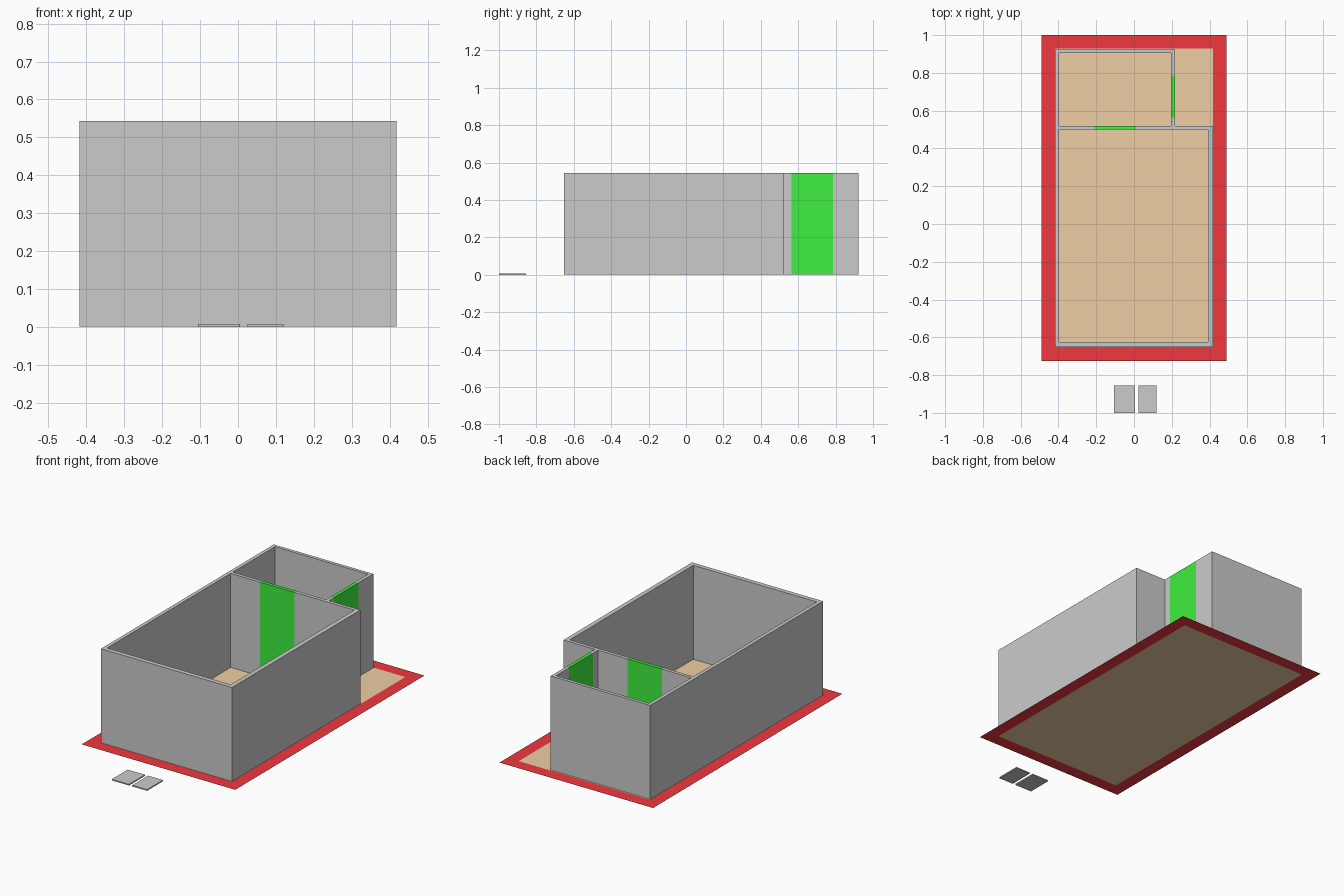
import bpy, bmesh

if "Cube" in bpy.data.objects:
    bpy.data.objects.remove(bpy.data.objects["Cube"])

WALL_HEIGHT = 0.543
LIFT = 0.001  # keeps wall undersides just off the floor plane


def material(name, rgb):
    mat = bpy.data.materials.new(name)
    mat.diffuse_color = (*rgb, 1)
    mat.use_nodes = True
    mat.node_tree.nodes["Principled BSDF"].inputs["Base Color"].default_value = mat.diffuse_color
    return mat


RED = material("red", (0.87, 0.04, 0.05))
TAN = material("tan", (0.86, 0.62, 0.37))
GREEN = material("green", (0.05, 0.87, 0.05))


def rect(x0, x1, y0, y1):
    return [(x0, y0), (x1, y0), (x1, y1), (x0, y1)]


def finish(name, bm, mat=None):
    mesh = bpy.data.meshes.new(name)
    bm.to_mesh(mesh)
    bm.free()
    obj = bpy.data.objects.new(name, mesh)
    bpy.context.collection.objects.link(obj)
    if mat:
        mesh.materials.append(mat)
    return obj


def slab(name, outline, z0, z1, mat=None):
    """Extrude a footprint outline from z0 up to z1 (flat sheet if equal)."""
    bm = bmesh.new()
    face = bm.faces.new([bm.verts.new((x, y, z0)) for x, y in outline])
    if z1 > z0:
        new = bmesh.ops.extrude_face_region(bm, geom=[face])["geom"]
        tops = [v for v in new if isinstance(v, bmesh.types.BMVert)]
        bmesh.ops.translate(bm, verts=tops, vec=(0, 0, z1 - z0))
        bmesh.ops.recalc_face_normals(bm, faces=bm.faces)
    return finish(name, bm, mat)


# Floor sheet
floor = (-0.418, 0.418, -0.652, 0.928)
slab("floor", rect(*floor), 0, 0, TAN)

# Red border around the floor
bm = bmesh.new()
outer, inner = [[bm.verts.new((x, y, 0)) for x, y in rect(*r)]
                for r in ((-0.49, 0.49, -0.725, 1.0), floor)]
for i in range(4):
    j = (i + 1) % 4
    bm.faces.new((outer[i], outer[j], inner[j], inner[i]))
finish("floor_border", bm, RED)

# Walls: one continuous footprint running from doorway to doorway
walls = [
    (-0.21, 0.50), (-0.397, 0.50), (-0.397, -0.626), (0.392, -0.626),
    (0.392, 0.50), (0.01, 0.50), (0.01, 0.52), (0.197, 0.52),
    (0.197, 0.565), (0.217, 0.565), (0.217, 0.52), (0.418, 0.52),
    (0.418, -0.652), (-0.418, -0.652), (-0.418, 0.923), (0.217, 0.923),
    (0.217, 0.787), (0.197, 0.787), (0.197, 0.904), (-0.397, 0.904),
    (-0.397, 0.52), (-0.21, 0.52),
]
slab("walls", walls, LIFT, WALL_HEIGHT)

# Full-height doors filling the two gaps
slab("inner_door", rect(-0.21, 0.01, 0.50, 0.52), LIFT, WALL_HEIGHT, GREEN)
slab("entrance_door", rect(0.197, 0.217, 0.565, 0.787), LIFT, WALL_HEIGHT, GREEN)

# Blank marker tiles lying in front of the plan
slab("marker_tile_left", rect(-0.105, 0.005, -1.0, -0.855), 0, 0.007)
slab("marker_tile_right", rect(0.025, 0.12, -1.0, -0.855), 0, 0.007)
